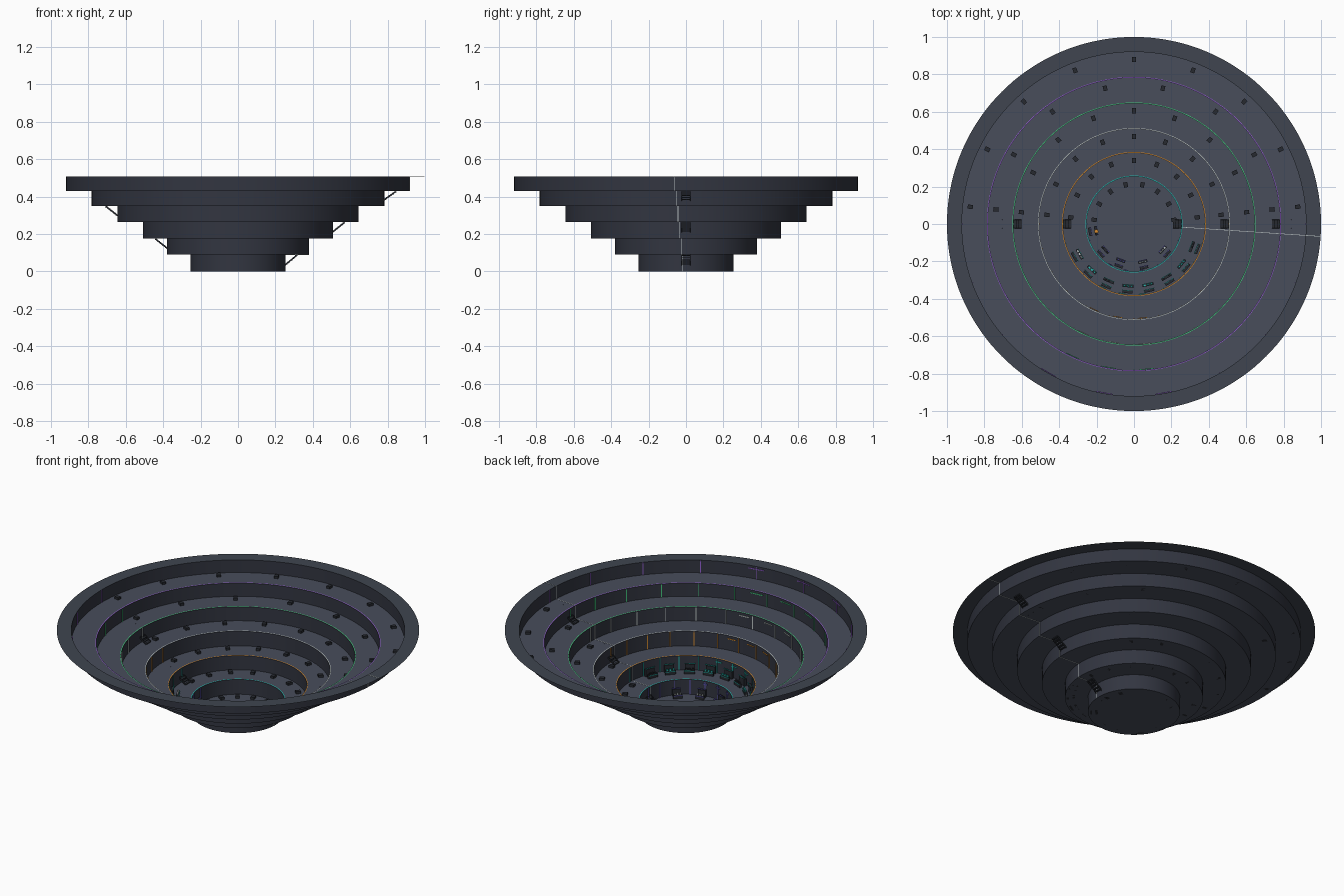
import bpy, bmesh, math, random
from mathutils import Matrix, Vector

if "Cube" in bpy.data.objects:
    bpy.data.objects.remove(bpy.data.objects["Cube"])

random.seed(4)
SEG = 144
R = [0.254, 0.38, 0.508, 0.645, 0.782, 0.92, 1.0]      # wall radii, then rim
Z = [0.0, 0.09, 0.176, 0.265, 0.35, 0.43, 0.507]       # floor heights


def mat(name, c):
    m = bpy.data.materials.new(name)
    m.diffuse_color = (*c, 1)
    m.use_nodes = True
    m.node_tree.nodes["Principled BSDF"].inputs["Base Color"].default_value = m.diffuse_color
    return m


FLOOR = mat("floor_slate", (0.065, 0.075, 0.105))
WALL = mat("wall_dark", (0.032, 0.036, 0.052))
RIM = mat("rim_slate", (0.05, 0.06, 0.08))
DARK = mat("dark_metal", (0.02, 0.023, 0.03))
PALE = mat("pale", (0.5, 0.55, 0.55))
ACCENT = [mat("accent_" + n, c) for n, c in [
    ("indigo", (0.12, 0.1, 0.5)), ("teal", (0.02, 0.5, 0.45)), ("orange", (0.7, 0.27, 0.03)),
    ("silver", (0.5, 0.55, 0.55)), ("green", (0.06, 0.6, 0.22)), ("purple", (0.3, 0.12, 0.65))]]


def finish(bm, name, material, smooth=False):
    me = bpy.data.meshes.new(name)
    bm.to_mesh(me)
    bm.free()
    me.materials.append(material)
    for p in me.polygons:
        p.use_smooth = smooth
    ob = bpy.data.objects.new(name, me)
    bpy.context.collection.objects.link(ob)
    return ob


def ring(name, r0, z0, r1, z1, material, smooth=False):
    """Band between two circles; r0 = 0 gives a disc."""
    bm = bmesh.new()
    if r0 == 0:
        bmesh.ops.create_circle(bm, cap_ends=True, segments=SEG, radius=r1,
                                matrix=Matrix.Translation((0, 0, z1)))
        return finish(bm, name, material)
    loops = []
    for r, z in ((r0, z0), (r1, z1)):
        loops.append([bm.verts.new((r * math.cos(2 * math.pi * k / SEG),
                                    r * math.sin(2 * math.pi * k / SEG), z)) for k in range(SEG)])
    a, b = loops
    for k in range(SEG):
        j = (k + 1) % SEG
        bm.faces.new((a[k], b[k], b[j], a[j]))
    return finish(bm, name, material, smooth)


def box(bm, ang, r, z, size, pitch=0.0, side=0.0):
    """Box at polar position, size = (radial, tangential, height), z = its centre."""
    m = (Matrix.Rotation(math.radians(ang), 4, 'Z') @ Matrix.Translation((r, side, z))
         @ Matrix.Rotation(pitch, 4, 'Y') @ Matrix.Diagonal((*size, 1)))
    bmesh.ops.create_cube(bm, size=1, matrix=m)


# terraces: floor, wall and coloured edge trim
for i in range(6):
    ring(f"floor_{i}", R[i - 1] if i else 0, Z[i], R[i], Z[i], FLOOR)
    ring(f"wall_{i}", R[i], Z[i], R[i], Z[i + 1], WALL, True)
    if i < 5:
        ring(f"edge_trim_{i}", R[i], Z[i + 1] + 0.002, R[i] + 0.005, Z[i + 1] + 0.002, ACCENT[i + 1])
ring("rim", R[5], Z[6], R[6], Z[6], RIM)

# bay posts and sign strips on the front half of each wall
BAYS = [9, 11, 12, 12, 12, 9]
for i in range(6):
    h = Z[i + 1] - Z[i]
    bm = bmesh.new()
    for k in range(BAYS[i] + 1):
        box(bm, 180 + 180 * k / BAYS[i], R[i] - 0.003, Z[i] + h / 2, (0.004, 0.004, h * 0.96))
    finish(bm, f"bay_posts_{i}", ACCENT[i])
    bm = bmesh.new()
    for k in range(3):
        box(bm, 260 + 180 * (k - 1) / BAYS[i], R[i] - 0.004, Z[i] + h * 0.8,
            (0.004, 0.1 * R[i], 0.005))
    finish(bm, f"sign_strips_{i}", ACCENT[i])

# low benches along the back half of each floor
for i, n in enumerate([8, 9, 9, 9, 8, 9]):
    bm = bmesh.new()
    for k in range(n):
        a = 90 + (k - (n - 1) / 2) * (21 if n == 9 else 24)
        box(bm, a, R[i] - 0.04, Z[i] + 0.007, (0.028, 0.022, 0.014))
    finish(bm, f"benches_{i}", DARK)

# stairs, alternating right and left, passing through each wall
for i in range(5):
    ang = 0 if i % 2 == 0 else 180
    h = Z[i + 1] - Z[i]
    r0, run, n = R[i] - 0.045, 0.11, 8
    bm = bmesh.new()
    for k in range(n):
        t = (k + 0.5) / n
        box(bm, ang, r0 + run * t, Z[i] + h * t, (run / n, 0.044, 0.005))
    length = math.hypot(run, h) * 0.94
    for s in (-0.022, 0.022):
        box(bm, ang, r0 + run / 2, Z[i] + h / 2, (length, 0.003, 0.008), -math.atan2(h, run), s)
    finish(bm, f"stairs_{i}", DARK)

# thin seam line running down the terraces
bm = bmesh.new()
for i in range(6):
    box(bm, -3.8, R[i], (Z[i] + Z[i + 1]) / 2, (0.003, 0.003, Z[i + 1] - Z[i]))
    box(bm, -3.8, (R[i] + R[i + 1]) / 2, Z[i + 1], (R[i + 1] - R[i], 0.003, 0.002))
finish(bm, "seam_line", PALE)


# market stalls: counter, back cabinet, goods, lamp frame
def stall(i, k, ang, w):
    r, z, col = R[i] - 0.035, Z[i], ACCENT[i]
    bm = bmesh.new()
    box(bm, ang, r - 0.012, z + 0.011, (0.014, w, 0.022))
    box(bm, ang, r + 0.02, z + 0.022, (0.014, w * 0.9, 0.044))
    finish(bm, f"stall_body_{i}_{k}", DARK)
    bm = bmesh.new()
    for s in (-1, 0, 1):
        box(bm, ang, r - 0.012, z + 0.026, (0.008, w * 0.18, random.uniform(0.006, 0.014)),
            0, s * w * 0.3)
    finish(bm, f"stall_goods_{i}_{k}", random.choice([PALE, col, DARK]))
    bm = bmesh.new()
    box(bm, ang, r - 0.02, z + 0.018, (0.003, w, 0.003))
    box(bm, ang, r + 0.012, z + 0.05, (0.003, w, 0.004))
    finish(bm, f"stall_light_{i}_{k}", col)


for k in range(8):
    stall(1, k, 209 + 18.5 * k, 0.06)
for k, a in enumerate((190, 222, 250, 283, 318)):
    stall(0, k, a, 0.05)

# single orange machine on the lowest floor
bm = bmesh.new()
box(bm, 191, 0.205, 0.02, (0.02, 0.018, 0.04))
finish(bm, "orange_machine", ACCENT[2])
